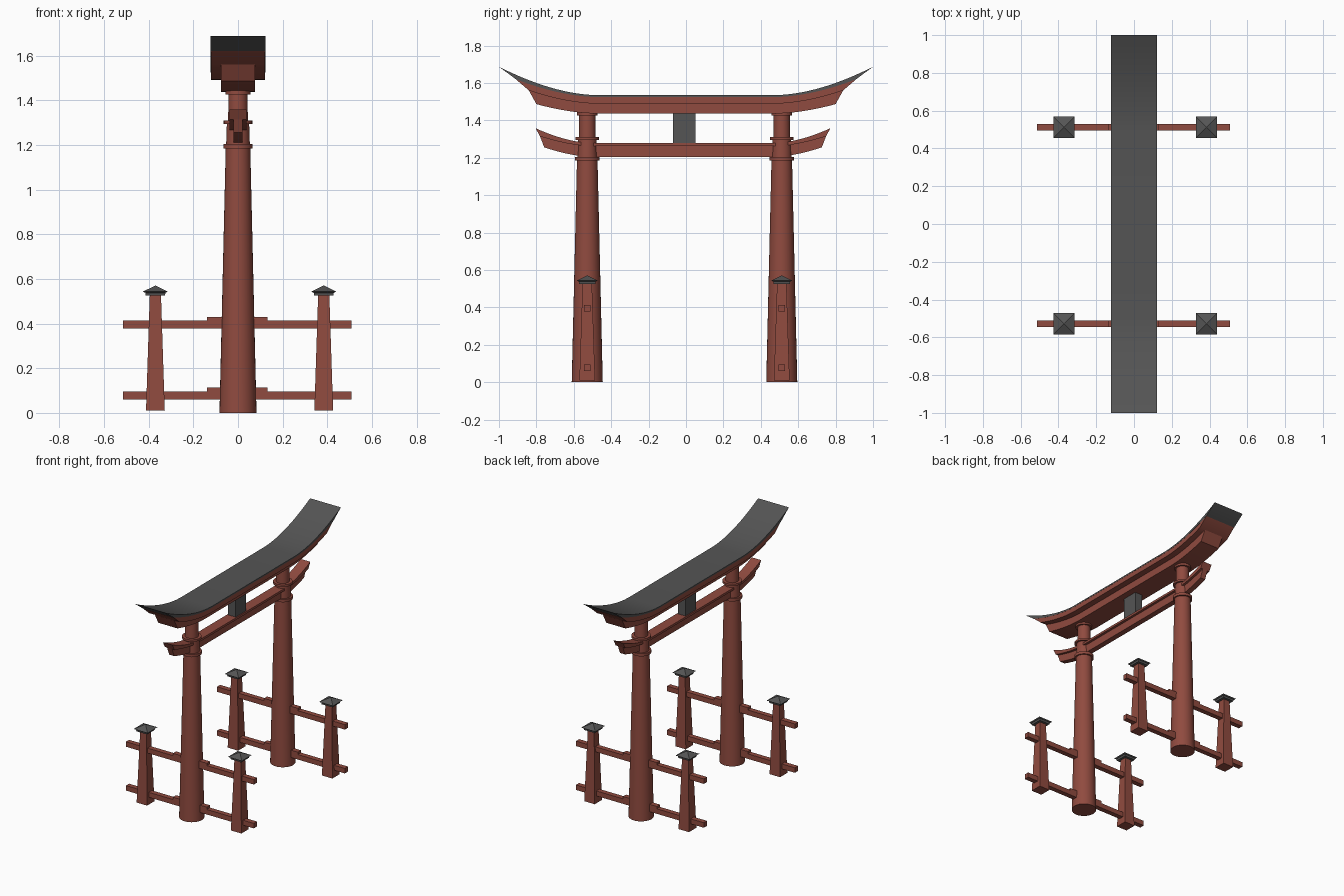
import bpy, bmesh, math

if "Cube" in bpy.data.objects:
    bpy.data.objects.remove(bpy.data.objects["Cube"])


def material(name, rgb):
    m = bpy.data.materials.new(name)
    m.diffuse_color = (*rgb, 1)
    m.use_nodes = True
    m.node_tree.nodes["Principled BSDF"].inputs["Base Color"].default_value = m.diffuse_color
    return m


RED = material("red_paint", (0.28, 0.07, 0.05))
GREY = material("dark_grey", (0.09, 0.09, 0.09))


def finish(bm, name, mat, smooth=True):
    bmesh.ops.recalc_face_normals(bm, faces=bm.faces)
    me = bpy.data.meshes.new(name)
    bm.to_mesh(me)
    bm.free()
    me.materials.append(mat)
    ob = bpy.data.objects.new(name, me)
    bpy.context.collection.objects.link(ob)
    if smooth:
        bpy.ops.object.select_all(action='DESELECT')
        ob.select_set(True)
        bpy.context.view_layer.objects.active = ob
        bpy.ops.object.shade_smooth_by_angle(angle=math.radians(30))
    return ob


def stack(name, mat, profile, loc, n, turn=0.0):
    """Closed solid from (radius, z) rings with n sides."""
    bm = bmesh.new()
    rings = []
    for r, z in profile:
        rings.append([bm.verts.new((loc[0] + r * math.cos(turn + 2 * math.pi * i / n),
                                    loc[1] + r * math.sin(turn + 2 * math.pi * i / n), z))
                      for i in range(n)])
    for a, b in zip(rings, rings[1:]):
        for i in range(n):
            j = (i + 1) % n
            bm.faces.new((a[i], a[j], b[j], b[i]))
    bm.faces.new(rings[0][::-1])
    bm.faces.new(rings[-1])
    return finish(bm, name, mat, n > 8)


def box(name, mat, x0, x1, y0, y1, z0, z1):
    bm = bmesh.new()
    bmesh.ops.create_cube(bm, size=1)
    for v in bm.verts:
        v.co = ((x0 + x1) / 2 + v.co.x * (x1 - x0),
                (y0 + y1) / 2 + v.co.y * (y1 - y0),
                (z0 + z1) / 2 + v.co.z * (z1 - z0))
    return finish(bm, name, mat, False)


def swept_line(z_flat, z_end, y_end, flat=0.48, steps=10):
    """Points along y: flat in the middle, curling up toward both ends."""
    half = [(flat + (y_end - flat) * i / steps,
             z_flat + (z_end - z_flat) * (i / steps) ** 1.75) for i in range(steps + 1)]
    return [(-y, z) for y, z in reversed(half)] + half


def curved_beam(name, mat, hw, top, bottom, yc=0.0):
    bm = bmesh.new()
    rows = [[bm.verts.new((x, y + yc, z)) for y, z in swept_line(*line)]
            for x, line in ((-hw, top), (hw, top), (hw, bottom), (-hw, bottom))]
    for k in range(4):
        a, b = rows[k], rows[(k + 1) % 4]
        for i in range(len(a) - 1):
            bm.faces.new((a[i], a[i + 1], b[i + 1], b[i]))
    for i in (0, -1):
        bm.faces.new([r[i] for r in rows])
    return finish(bm, name, mat)


# Curved roof: grey covering, wide red cap, narrower lintel
curved_beam("roof_covering", GREY, 0.123, (1.535, 1.687, 1.0), (1.525, 1.62, 0.91))
curved_beam("roof_beam", RED, 0.122, (1.525, 1.62, 0.91), (1.49, 1.56, 0.84))
curved_beam("upper_lintel", RED, 0.077, (1.49, 1.56, 0.84), (1.437, 1.487, 0.80))

# Lower tie beam with T-shaped section
curved_beam("tie_beam_cap", RED, 0.038, (1.278, 1.358, 0.788), (1.262, 1.315, 0.765), -0.016)
curved_beam("tie_beam", RED, 0.02, (1.262, 1.315, 0.765), (1.205, 1.256, 0.742), -0.016)

# Central tablet
box("tablet", GREY, -0.03, 0.03, -0.07, 0.05, 1.27, 1.445)

pillar = [(0.083, 0), (0.055, 1.185), (0.066, 1.185), (0.066, 1.205), (0.053, 1.205),
          (0.05, 1.295), (0.064, 1.295), (0.064, 1.31), (0.044, 1.31), (0.043, 1.425),
          (0.056, 1.425), (0.056, 1.445)]
SQ = math.sqrt(2)
for side, y in (("left", -0.528), ("right", 0.512)):
    # Tapered pillar with its collars
    stack(side + "_pillar", RED, pillar, (0, y), 32)
    # Support posts with pyramid caps
    for x in (-0.37, 0.384):
        stack(side + "_post", RED, [(0.042 * SQ, 0.01), (0.025 * SQ, 0.53)],
              (x, y), 4, math.pi / 4)
        stack(side + "_post_cap", GREY,
              [(0.043 * SQ, 0.525), (0.045 * SQ, 0.538), (0.056 * SQ, 0.543), (0.002, 0.57)],
              (x, y), 4, math.pi / 4)
    # Rails through posts and pillar, with wedges against the pillar
    for z in (0.06, 0.377):
        box(side + "_rail", RED, -0.514, 0.509, y - 0.018, y + 0.018, z, z + 0.036)
        box(side + "_wedge", RED, -0.138, 0.133, y - 0.018, y + 0.018, z + 0.034, z + 0.053)
